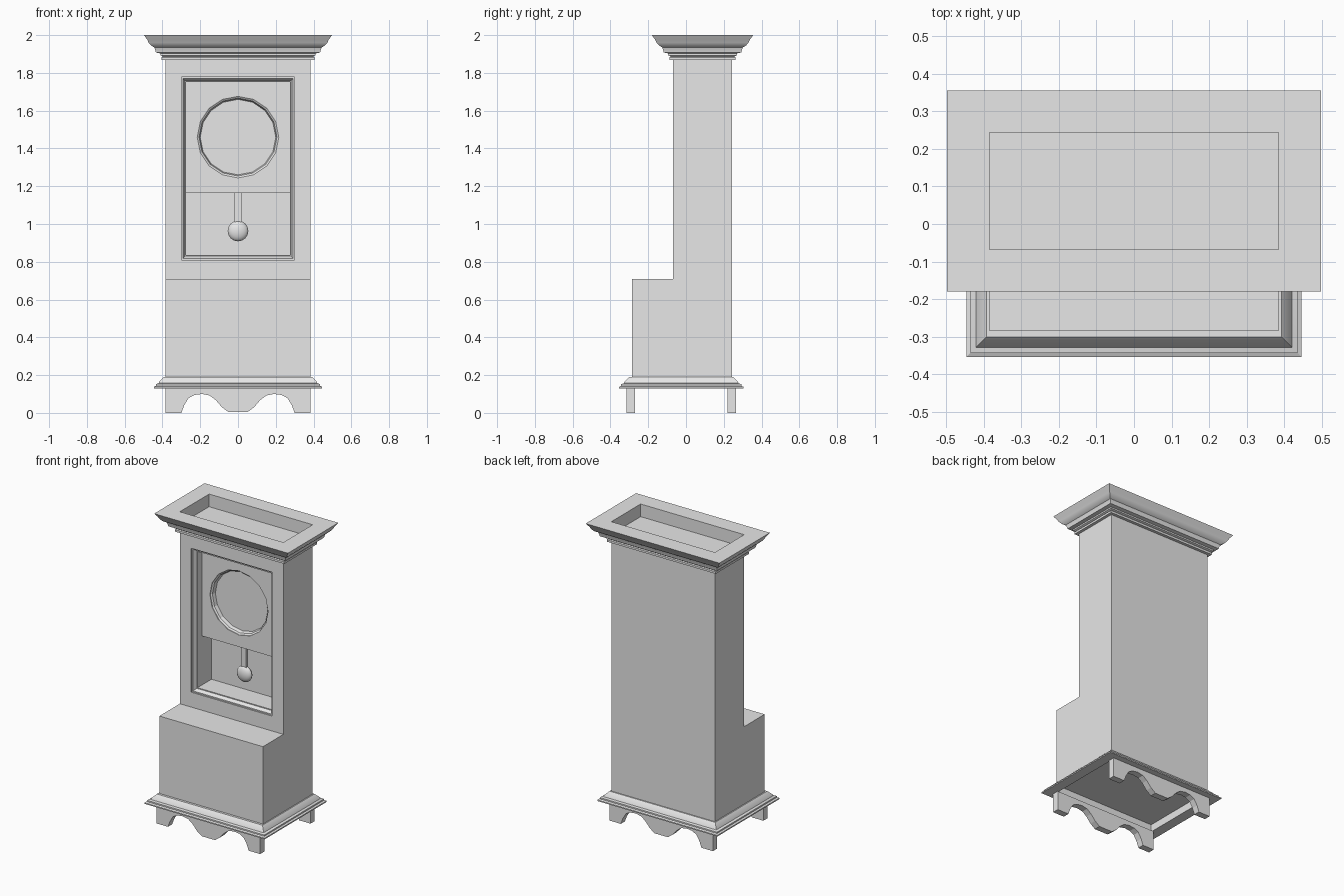
import bpy, bmesh, math

if "Cube" in bpy.data.objects:
    bpy.data.objects.remove(bpy.data.objects["Cube"], do_unlink=True)

mat = bpy.data.materials.new("light grey")
mat.use_nodes = True
mat.diffuse_color = (0.8, 0.8, 0.8, 1)
mat.node_tree.nodes["Principled BSDF"].inputs["Base Color"].default_value = (0.8, 0.8, 0.8, 1)

HALF_W, FRONT, STEP, BACK = 0.385, -0.285, -0.068, 0.243


def finish(name, bm, smooth=False):
    bmesh.ops.recalc_face_normals(bm, faces=bm.faces)
    me = bpy.data.meshes.new(name)
    bm.to_mesh(me)
    bm.free()
    me.materials.append(mat)
    ob = bpy.data.objects.new(name, me)
    bpy.context.collection.objects.link(ob)
    if smooth:
        bpy.ops.object.select_all(action='DESELECT')
        ob.select_set(True)
        bpy.context.view_layer.objects.active = ob
        bpy.ops.object.shade_smooth_by_angle(angle=math.radians(30))
    return ob


def loft(name, sections, ring=False, smooth=False):
    """Skin matching point loops; cap the ends, or join last to first."""
    bm = bmesh.new()
    loops = [[bm.verts.new(p) for p in s] for s in sections]
    pairs = list(zip(loops, loops[1:]))
    if ring:
        pairs.append((loops[-1], loops[0]))
    else:
        bm.faces.new(loops[0])
        bm.faces.new(loops[-1])
    for a, b in pairs:
        for i in range(len(a)):
            j = (i + 1) % len(a)
            bm.faces.new((a[i], a[j], b[j], b[i]))
    return finish(name, bm, smooth)


def box(name, x0, x1, y0, y1, z0, z1):
    return loft(name, [[(x0, y0, z), (x1, y0, z), (x1, y1, z), (x0, y1, z)] for z in (z0, z1)])


def moulding(name, y0, y1, profile):
    """Sweep a profile of (outward offset, height) round a rectangle."""
    def rect(o, z):
        w = HALF_W + o
        return [(-w, y0 - o, z), (w, y0 - o, z), (w, y1 + o, z), (-w, y1 + o, z)]
    return loft(name, [rect(o, z) for o, z in profile], ring=True, smooth=True)


def carve(target, cutter):
    cutter.hide_render = True
    mod = target.modifiers.new("carve", 'BOOLEAN')
    mod.operation = 'DIFFERENCE'
    mod.solver = 'EXACT'
    mod.object = cutter
    bpy.context.view_layer.objects.active = target
    bpy.ops.object.select_all(action='DESELECT')
    target.select_set(True)
    bpy.ops.object.modifier_apply(modifier=mod.name)
    bpy.data.objects.remove(cutter, do_unlink=True)


# Stepped case with a moulded window opening
side = [(FRONT, 0.18), (BACK, 0.18), (BACK, 1.915), (STEP, 1.915), (STEP, 0.71), (FRONT, 0.71)]
case = loft("case", [[(x, y, z) for y, z in side] for x in (-HALF_W, HALF_W)])


def window(inset, y):
    w, z0, z1 = 0.3 - inset, 0.81 + inset, 1.777 - inset
    return [(-w, y, z0), (w, y, z0), (w, y, z1), (-w, y, z1)]


carve(case, loft("window_cutter", [window(i, y) for i, y in (
    (0, STEP - 0.05), (0, STEP + 0.008), (0.008, STEP + 0.008),
    (0.02, STEP + 0.03), (0.026, STEP + 0.03), (0.026, 0.11))]))

# Dial panel with a bevelled round recess
PANEL = 0.01
panel = box("dial_panel", -0.276, 0.276, PANEL, PANEL + 0.05, 1.165, 1.753)


def circle(r, y, n=16):
    return [(r * math.cos(math.tau * i / n), y, 1.46 + r * math.sin(math.tau * i / n))
            for i in range(n)]


carve(panel, loft("dial_cutter", [circle(r, y) for r, y in (
    (0.216, PANEL - 0.02), (0.216, PANEL + 0.005), (0.206, PANEL + 0.012),
    (0.2, PANEL + 0.035))]))

# Pendulum
box("pendulum_rod", -0.019, 0.019, 0.06, 0.08, 0.97, 1.2)
bm = bmesh.new()
bmesh.ops.create_uvsphere(bm, u_segments=16, v_segments=10, radius=0.055)
bmesh.ops.scale(bm, vec=(1, 1, 0.5), verts=bm.verts)
bob = finish("pendulum_bob", bm, smooth=True)
bob.rotation_euler.x = math.pi / 2
bob.location = (0, 0.07, 0.963)

# Crown and base mouldings, open in the middle
moulding("crown_moulding", STEP, BACK, [
    (0, 1.868), (0.02, 1.868), (0.02, 1.882), (0.014, 1.888), (0.026, 1.893),
    (0.026, 1.903), (0.05, 1.908), (0.053, 1.922), (0.058, 1.935), (0.075, 1.945),
    (0.088, 1.96), (0.096, 1.977), (0.108, 1.993), (0.112, 2), (0, 2)])
moulding("base_moulding", FRONT - 0.008, BACK, [
    (-0.008, 0.13), (0.061, 0.13), (0.061, 0.138), (0.05, 0.143), (0.05, 0.152),
    (0.035, 0.157), (0.032, 0.165), (0.008, 0.19), (-0.008, 0.19)])

# Scalloped foot boards, front and back
arch = [(-HALF_W, 0.13), (-HALF_W, 0), (-0.3, 0), (-0.285, 0.04), (-0.262, 0.078),
        (-0.23, 0.095), (-0.19, 0.1), (-0.15, 0.092), (-0.118, 0.068),
        (-0.085, 0.03), (-0.05, 0.004)]
outline = arch + [(-x, z) for x, z in reversed(arch)]
for name, y in (("front_foot_board", -0.315), ("back_foot_board", 0.22)):
    loft(name, [[(x, yy, z) for x, z in outline] for yy in (y, y + 0.044)])
